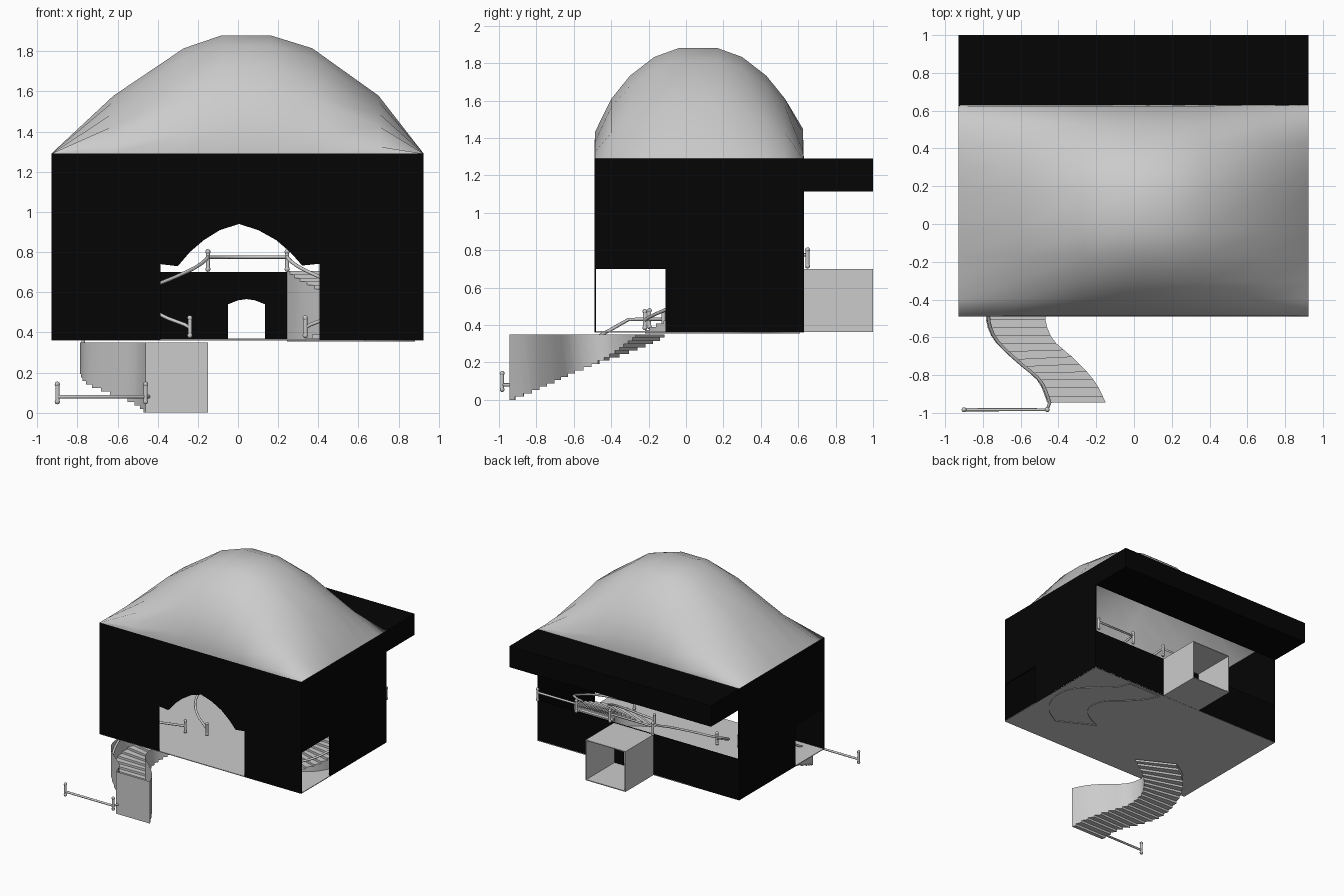
import bpy, bmesh, math
from mathutils import Vector

if "Cube" in bpy.data.objects:
    bpy.data.objects.remove(bpy.data.objects["Cube"])

black = bpy.data.materials.new("black_wall")
black.diffuse_color = (0.0015, 0.0015, 0.0015, 1)
black.use_nodes = True
black.node_tree.nodes["Principled BSDF"].inputs["Base Color"].default_value = black.diffuse_color


def mesh_object(name, verts, faces, mat=None, thick=0, smooth=None):
    me = bpy.data.meshes.new(name)
    me.from_pydata([tuple(v) for v in verts], [], faces)
    bm = bmesh.new()
    bm.from_mesh(me)
    bmesh.ops.remove_doubles(bm, verts=bm.verts, dist=1e-4)
    bmesh.ops.recalc_face_normals(bm, faces=bm.faces)
    bm.to_mesh(me)
    bm.free()
    ob = bpy.data.objects.new(name, me)
    bpy.context.collection.objects.link(ob)
    if mat:
        me.materials.append(mat)
    if thick:
        mod = ob.modifiers.new("thickness", "SOLIDIFY")
        mod.thickness, mod.offset = thick, 0
    if smooth:
        bpy.ops.object.select_all(action="DESELECT")
        ob.select_set(True)
        bpy.context.view_layer.objects.active = ob
        bpy.ops.object.shade_smooth_by_angle(angle=math.radians(smooth))
    return ob


def box(name, x0, x1, y0, y1, z0, z1, mat=None):
    v = [(x, y, z) for x in (x0, x1) for y in (y0, y1) for z in (z0, z1)]
    f = [(0, 1, 3, 2), (4, 6, 7, 5), (0, 4, 5, 1), (2, 3, 7, 6), (0, 2, 6, 4), (1, 5, 7, 3)]
    return mesh_object(name, v, f, mat)


def panel(name, outline, place):
    return mesh_object(name, [place(a, b) for a, b in outline],
                       [tuple(range(len(outline)))], black, 0.01)


X0, X1, Y0, Y1, Z0, Z1 = -0.93, 0.925, -0.49, 0.63, 0.362, 1.29

# Front wall with a wide arched opening
arch = [(-0.385, Z0), (-0.385, 0.74), (-0.30, 0.73), (-0.24, 0.80), (-0.17, 0.86), (-0.09, 0.91),
        (0.005, 0.94), (0.10, 0.91), (0.19, 0.86), (0.26, 0.80), (0.32, 0.733), (0.405, 0.742), (0.405, Z0)]
panel("front_wall", [(X0, Z0)] + arch + [(X1, Z0), (X1, Z1), (X0, Z1)],
      lambda a, b: (a, Y0 + 0.005, b))

# Side walls, each with a doorway by the front
side = [(-0.48, 0.70), (-0.11, 0.70), (-0.11, Z0), (Y1, Z0), (Y1, Z1), (-0.48, Z1)]
for name, x in (("left_wall", X0 + 0.005), ("right_wall", X1 - 0.005)):
    panel(name, side, lambda a, b: (x, a, b))

# Low back wall with a small arched door
door = [(-0.05, Z0), (-0.05, 0.54), (0.0, 0.56), (0.0425, 0.566), (0.085, 0.56), (0.135, 0.54), (0.135, Z0)]
panel("back_wall", [(X0, Z0)] + door + [(X1, Z0), (X1, 0.70), (X0, 0.70)],
      lambda a, b: (a, Y1 - 0.005, b))

# Overhanging slab and floor
box("back_overhang", X0, X1, Y1, 1.0, 1.115, Z1, black)
box("floor", X0, X1, Y0, Y1, 0.361, 0.367)

# Open tunnel behind the small door
ring = [(-0.14, 0.366), (0.22, 0.366), (0.22, 0.695), (-0.14, 0.695)]
mesh_object("tunnel", [(a, y, b) for y in (Y1, 1.0) for a, b in ring],
            [(i, (i + 1) % 4, (i + 1) % 4 + 4, i + 4) for i in range(4)], None, 0.01)

# Domed roof: a grid from the long and short profiles
px = [(-0.93, 0), (-0.62, 0.49), (-0.27, 0.89), (-0.08, 1), (0.04, 1), (0.16, 1),
      (0.37, 0.89), (0.70, 0.49), (0.925, 0)]
py = [(Y0, -1), (-0.487, 0.24), (-0.40, 0.54), (-0.30, 0.75), (-0.17, 0.92), (-0.04, 1), (0.17, 1),
      (0.30, 0.92), (0.43, 0.75), (0.53, 0.54), (0.625, 0.27), (Y1, -1)]
verts = []
for y, fy in py:
    for x, fx in px:
        if fy < 0:
            h = 0
        elif fy < 0.3:
            h = fy * 0.59 * (1 - abs(x - 0.04) / (0.97 if x < 0.04 else 0.885))
        else:
            h = 0.59 * fx * fy * (1 - 0.5 * (1 - fx) * (1 - fy))
        verts.append((x, y, Z1 + h))
n = len(px)
mesh_object("dome_roof", verts, [(j * n + i, j * n + i + 1, (j + 1) * n + i + 1, (j + 1) * n + i)
            for j in range(len(py) - 1) for i in range(n - 1)], smooth=179)

# Curved stair edges
left = [(-0.46, -0.945), (-0.51, -0.83), (-0.625, -0.73), (-0.745, -0.61),
        (-0.785, -0.49), (-0.765, -0.34), (-0.68, -0.21), (-0.535, -0.115)]
right = [(-0.15, -0.945), (-0.21, -0.83), (-0.315, -0.715), (-0.43, -0.61),
         (-0.47, -0.49), (-0.44, -0.40), (-0.36, -0.33), (-0.24, -0.27)]
STEPS, RISE = 20, 0.35


def sample(pts, t):
    p = [Vector(q) for q in pts]
    s = t * (len(p) - 1)
    i = min(int(s), len(p) - 2)
    f = s - i
    a, b, c, d = p[max(i - 1, 0)], p[i], p[i + 1], p[min(i + 2, len(p) - 1)]
    return 0.5 * (2 * b + (c - a) * f + (2 * a - 5 * b + 4 * c - d) * f * f
                  + (3 * b - a - 3 * c + d) * f ** 3)


def lower(x, y, z):
    return (x, y, z)


# The inner stair is the entry stair turned through a point
def upper(x, y, z):
    return (0.095 - x, -0.335 - y, 0.705 - z)


def stair(name, place):
    L = [sample(left, i / STEPS) for i in range(STEPS + 1)]
    R = [sample(right, i / STEPS) for i in range(STEPS + 1)]
    v, f = [], []

    def face(*pts):
        f.append(tuple(range(len(v), len(v) + len(pts))))
        v.extend(place(p.x, p.y, z) for p, z in pts)

    face((L[0], 0), (R[0], 0), (R[0], RISE), (L[0], RISE))
    for i in range(STEPS):
        z, z2 = RISE * i / STEPS, RISE * (i + 1) / STEPS
        a, b, c, d = L[i], R[i], R[i + 1], L[i + 1]
        face((a, z), (b, z), (c, z), (d, z))
        face((d, z), (c, z), (c, z2), (d, z2))
        for s, e in ((a, d), (b, c)):
            tail = [(e, z2), (e, RISE)] if i < STEPS - 1 else [(e, RISE)]
            face((s, z), (e, z), *tail, (s, RISE))
    mesh_object(name, v, f, smooth=35)


stair("entry_stair", lower)
stair("inner_stair", upper)


# Handrails: round bars on capped posts
def rail(name, pts):
    cu = bpy.data.curves.new(name, "CURVE")
    cu.dimensions, cu.bevel_depth, cu.bevel_resolution, cu.use_fill_caps = "3D", 0.009, 2, True
    sp = cu.splines.new("POLY")
    sp.points.add(len(pts) - 1)
    for p, q in zip(sp.points, pts):
        p.co = (*q, 1)
    bpy.context.collection.objects.link(bpy.data.objects.new(name, cu))


def post(x, y, z):
    bpy.ops.mesh.primitive_cylinder_add(vertices=12, radius=0.010, depth=0.10, location=(x, y, z))
    bpy.context.object.name = "rail_post"
    for dz in (-0.04, 0.047):
        bpy.ops.mesh.primitive_uv_sphere_add(segments=12, ring_count=8, radius=0.013, location=(x, y, z + dz))
        bpy.context.object.name = "post_knob"


ts = [i / 24 for i in range(25)]
entry = [(0.014 + sample(left, t).x, sample(left, t).y, min(0.43, 0.08 + 0.3 * t + 0.23 * t * t))
         for t in ts if t < 0.88]
rail("entry_rail", [(-0.90, -0.983, 0.08), (-0.46, -0.983, 0.08)] + entry + [(-0.40, -0.12, 0.43)])
inner, outer = [], []
for t in ts:
    for path, edge in ((inner, right), (outer, left)):
        x, y, z = upper(*sample(edge, t), RISE * t)
        path.append((x, y, z + 0.07))
mirror = [(0.095 - x, y, z) for x, y, z in inner]
rail("gallery_rail", inner[::-1] + [(0.245, 0.65, 0.775), (-0.15, 0.65, 0.775)] + mirror)
rail("outer_rail", [(0.91, 0.65, 0.775), (0.555, 0.65, 0.775)] + outer)
for p in ((-0.90, -0.983, 0.095), (-0.46, -0.983, 0.095), entry[-1], (-0.40, -0.12, 0.425),
          inner[-1], mirror[-1], outer[-1], (0.245, 0.65, 0.755), (-0.15, 0.65, 0.755),
          (0.555, 0.65, 0.755), (0.91, 0.65, 0.755)):
    post(*p)
